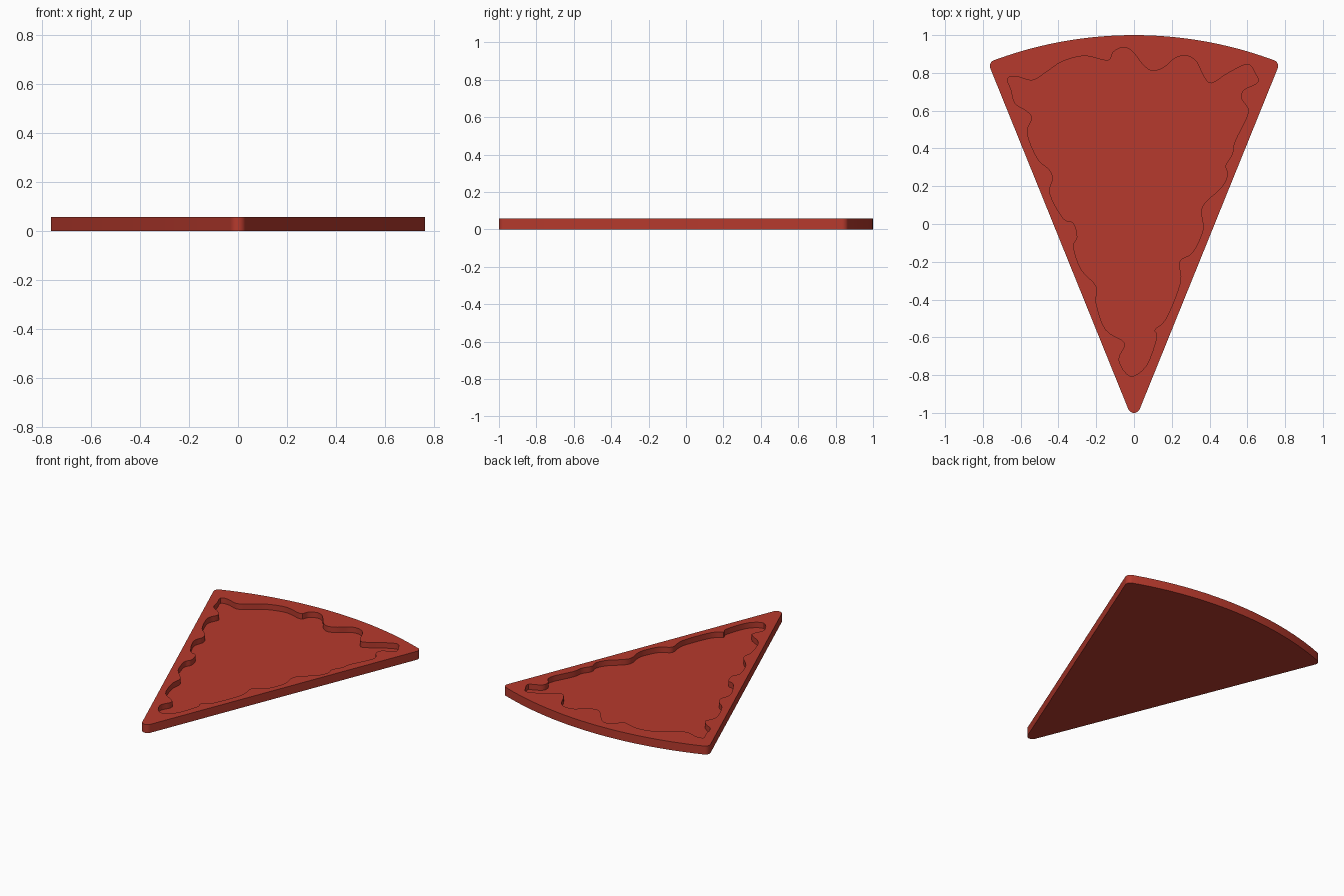
import bpy
import bmesh
from math import sin, cos, radians, degrees, atan2
from mathutils import Vector

HEIGHT, FLOOR = 0.057, 0.02

cube = bpy.data.objects.get("Cube")
if cube:
    bpy.data.objects.remove(cube, do_unlink=True)


def make_material(name, colour):
    mat = bpy.data.materials.new(name)
    mat.use_nodes = True
    mat.diffuse_color = colour
    mat.node_tree.nodes["Principled BSDF"].inputs["Base Color"].default_value = colour
    return mat


def arc(cx, cy, radius, start, end, steps):
    """Points along a circular arc, angles in degrees."""
    angles = [radians(start + (end - start) * i / steps) for i in range(steps + 1)]
    return [Vector((cx + radius * cos(a), cy + radius * sin(a))) for a in angles]


def smooth_loop(points, steps=4):
    """Closed Catmull-Rom curve through the points."""
    pts = [Vector(p) for p in points]
    n = len(pts)
    result = []
    for i in range(n):
        a, b, c, d = (pts[(i + k) % n] for k in (-1, 0, 1, 2))
        for s in range(steps):
            t = s / steps
            result.append(0.5 * (2 * b + (c - a) * t
                                 + (2 * a - 5 * b + 4 * c - d) * t ** 2
                                 + (3 * b - a - 3 * c + d) * t ** 3))
    return result


def wedge_outline():
    """Slice with a rounded tip, rounded corners and a bowed back edge."""
    r, tip_y, cx, cy = 0.033, -0.967, 0.73, 0.836
    side = degrees(atan2(cx, cy - tip_y))
    # back arc passes through y = 1 and touches both corner circles
    drop = 1 - cy
    big = (cx ** 2 + drop ** 2 - r ** 2) / (2 * (drop - r))
    lean = degrees(atan2(cy - 1 + big, cx))
    outline = arc(0, tip_y, r, side - 180, -side, 12)
    outline += arc(cx, cy, r, -side, lean, 8)
    outline += arc(0, 1 - big, big, lean, 180 - lean, 40)[1:-1]
    outline += arc(-cx, cy, r, 180 - lean, 180 + side, 8)
    return outline


# Wavy pocket edge, clockwise from the back left corner
back_edge = [(-.67, .77), (-.62, .78), (-.54, .76), (-.47, .8), (-.38, .86), (-.26, .89),
             (-.14, .865), (-.11, .91), (-.06, .935), (-.01, .915), (.05, .84), (.1, .81),
             (.16, .83), (.22, .88), (.28, .89), (.33, .86), (.37, .78), (.41, .745),
             (.5, .8), (.6, .845), (.64, .8)]
left_edge = [(.655, .75), (.58, .71), (.57, .66), (.605, .59), (.535, .44), (.52, .37),
             (.485, .31), (.495, .26), (.46, .19), (.36, .09), (.365, -.03), (.31, -.15),
             (.24, -.2), (.245, -.31), (.17, -.5), (.11, -.56), (.12, -.6), (.065, -.75)]
right_edge = [(-.02, -.805), (-.08, -.72), (-.05, -.63), (-.15, -.56), (-.2, -.42),
              (-.2, -.33), (-.28, -.24), (-.32, -.12), (-.3, -.07), (-.32, .005),
              (-.375, .03), (-.445, .16), (-.43, .24), (-.45, .29), (-.51, .345),
              (-.565, .48), (-.54, .56), (-.57, .6), (-.63, .64), (-.65, .71)]


def build_tray():
    bm = bmesh.new()

    def ring(points, z):
        verts = [bm.verts.new((p.x, p.y, z)) for p in points]
        edges = [bm.edges.new((v, verts[i - 1])) for i, v in enumerate(verts)]
        return verts, edges

    def wall(low, high):
        for i in range(len(low)):
            bm.faces.new((low[i - 1], low[i], high[i], high[i - 1]))

    outer = wedge_outline()
    pocket = smooth_loop(back_edge + left_edge + right_edge)
    bottom, _ = ring(outer, 0)
    rim_out, edges_out = ring(outer, HEIGHT)
    rim_in, edges_in = ring(pocket, HEIGHT)
    floor, _ = ring(pocket, FLOOR)

    # raised rim, then the walls, pocket floor and underside
    bmesh.ops.triangle_fill(bm, edges=edges_out + edges_in, use_beauty=True,
                            normal=(0, 0, 1))
    wall(bottom, rim_out)
    wall(floor, rim_in)
    bm.faces.new(floor)
    bm.faces.new(bottom)
    bmesh.ops.recalc_face_normals(bm, faces=bm.faces)

    mesh = bpy.data.meshes.new("slice_tray")
    bm.to_mesh(mesh)
    bm.free()
    obj = bpy.data.objects.new("slice_tray", mesh)
    bpy.context.collection.objects.link(obj)
    return obj


tray = build_tray()
tray.data.materials.append(make_material("brick_red", (0.47, 0.042, 0.026, 1)))
bpy.ops.object.select_all(action="DESELECT")
tray.select_set(True)
bpy.context.view_layer.objects.active = tray
bpy.ops.object.shade_smooth_by_angle(angle=radians(35))
